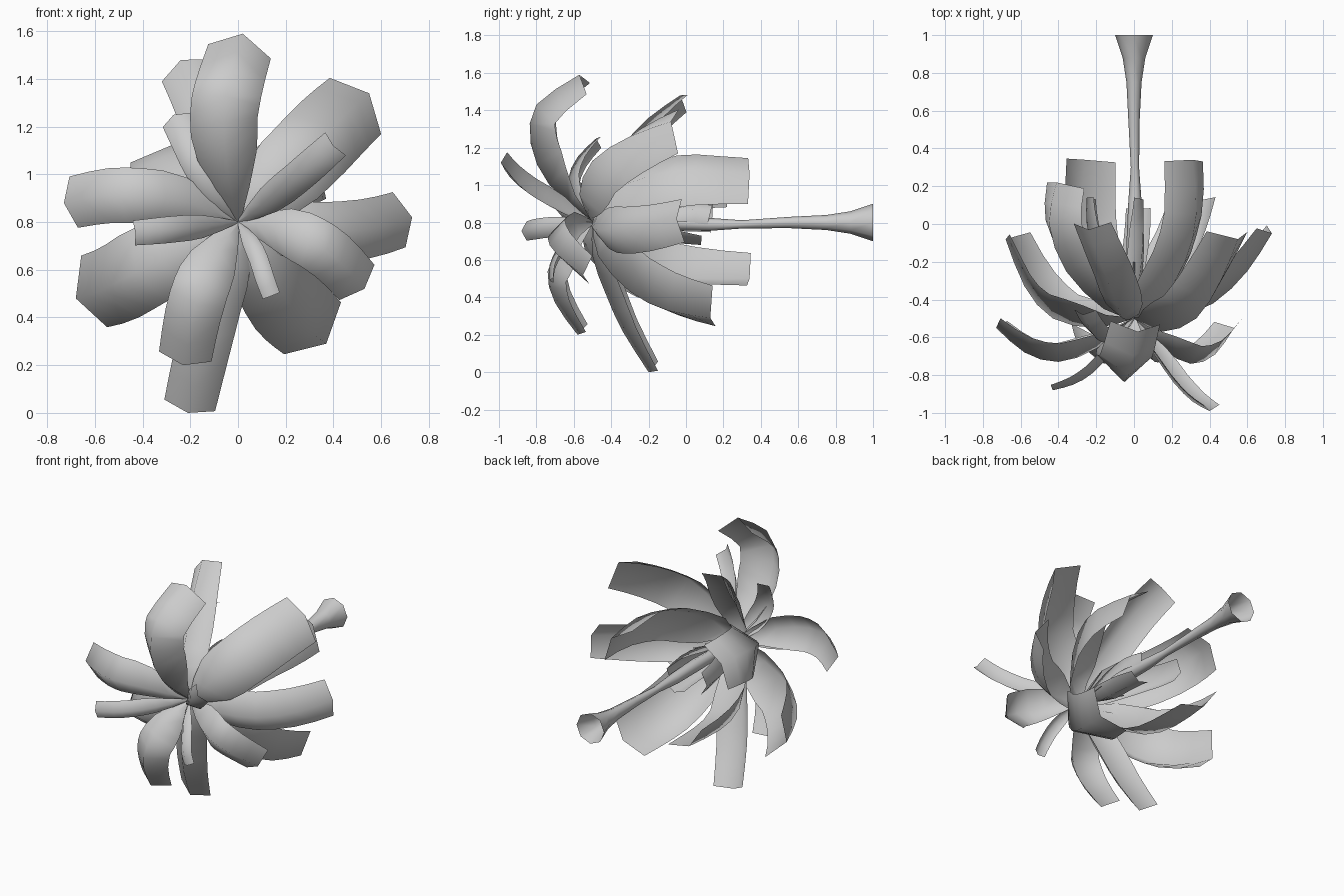
import bpy, math
from mathutils import Vector

if "Cube" in bpy.data.objects:
    bpy.data.objects.remove(bpy.data.objects["Cube"])

ROOT = Vector((0, -.5, .8))
Y = Vector((0, 1, 0))
WIDTH = [.08, .88, 1, 1, .95]      # relative petal width from root to tip
CURL = [.3, .8, .85, .75, .55]     # how far the edges fold inward


def make(name, verts, faces):
    me = bpy.data.meshes.new(name)
    me.from_pydata(verts, [], faces)
    me.polygons.foreach_set("use_smooth", [True] * len(faces))
    me.update()
    ob = bpy.data.objects.new(name, me)
    bpy.context.collection.objects.link(ob)
    return ob


def refine(v):
    """Insert a smooth (Catmull-Rom) midpoint between neighbours."""
    out = [v[0]]
    for i in range(len(v) - 1):
        a = v[i - 1] if i else v[0] * 2 - v[1]
        d = v[i + 2] if i + 2 < len(v) else v[-1] * 2 - v[-2]
        out += [(v[i] + v[i + 1]) * .5625 - (a + d) * .0625, v[i + 1]]
    return out


def petal(name, half, pts, fold=1.0):
    """Folded strip: a central ridge along pts with two edges curled inward."""
    p = refine([ROOT] + [Vector(q) for q in pts])
    widths, curls = refine(WIDTH), refine(CURL)
    last = len(p) - 1
    chord = p[-1] - p[0]
    chord.y = 0
    chord.normalize()
    verts, faces = [], []
    for i, c in enumerate(p):
        t = (p[min(i + 1, last)] - p[max(i - 1, 0)]).normalized()
        rad = chord * .5 + Vector((t.x, 0, t.z))
        s = Y.cross(rad)
        s = (s - t * s.dot(t)).normalized()
        out = s.cross(t)
        w = half * widths[i]
        inner = c - out * w * curls[i] * fold
        verts += [inner - s * w, c, inner + s * w]
        if i:
            a = 3 * i
            for k in (0, 1):
                faces.append((a - 3 + k, a - 2 + k, a + 1 + k, a + k))
    return make(name, verts, faces)


def tube(name, rings, sides):
    """Open round tube through (centre, radius) rings, roughly along y."""
    verts, faces = [], []
    for i, (c, r) in enumerate(rings):
        for k in range(sides):
            a = 2 * math.pi * k / sides
            verts.append(Vector(c) + Vector((math.cos(a) * r, 0, math.sin(a) * r)))
            if i:
                j, b = (k + 1) % sides, (i - 1) * sides
                faces.append((b + k, b + j, b + sides + j, b + sides + k))
    return make(name, verts, faces)


# outer petals that bend back
petal("outer_petal_top", .142, [(-.04, -.73, 1.0), (-.06, -.83, 1.22), (-.03, -.8, 1.43), (.02, -.57, 1.59)], 1.2)
petal("outer_petal_right", .11, [(.15, -.66, .78), (.3, -.74, .72), (.43, -.69, .63), (.53, -.55, .52)])
petal("outer_petal_bottom", .118, [(-.08, -.65, .68), (-.15, -.74, .54), (-.2, -.7, .37), (-.23, -.58, .2)])
petal("outer_petal_left", .115, [(-.2, -.66, .88), (-.4, -.73, .91), (-.58, -.68, .91), (-.73, -.55, .88)])

# narrow curled petals at the front
petal("narrow_petal_upper_right", .068, [(.1, -.68, .87), (.21, -.84, .955), (.31, -.94, 1.04), (.4, -.99, 1.12)])
petal("narrow_petal_lower_right", .04, [(.04, -.62, .74), (.08, -.69, .66), (.11, -.73, .57), (.14, -.73, .49)])
petal("narrow_petal_left", .055, [(-.12, -.68, .785), (-.22, -.79, .775), (-.32, -.85, .765), (-.43, -.88, .755)])
petal("narrow_petal_upper_left", .068, [(-.08, -.6, .9), (-.16, -.63, 1.03), (-.22, -.58, 1.15), (-.27, -.48, 1.25)])

# middle spreading petals
petal("middle_petal_upper_right", .168, [(.15, -.57, .95), (.33, -.5, 1.13), (.46, -.3, 1.26), (.55, -.08, 1.34)])
petal("middle_petal_right", .125, [(.2, -.5, .77), (.42, -.42, .76), (.6, -.25, .78), (.73, -.05, .82)])
petal("middle_petal_lower_right", .17, [(.12, -.47, .62), (.23, -.3, .43), (.32, -.1, .33), (.37, .13, .29)])
petal("middle_petal_bottom", .115, [(-.05, -.5, .62), (-.11, -.43, .42), (-.16, -.34, .22), (-.21, -.2, .0)])
petal("middle_petal_lower_left", .168, [(-.2, -.55, .7), (-.43, -.5, .59), (-.58, -.33, .51), (-.68, -.08, .48)])
petal("middle_petal_top", .115, [(-.06, -.5, 1.0), (-.12, -.35, 1.2), (-.18, -.2, 1.36), (-.24, -.03, 1.48)])

# inner cupped petals
petal("inner_petal_upper_left", .16, [(-.16, -.45, .88), (-.36, -.25, .98), (-.45, 0, 1.05), (-.41, .22, 1.04)], .8)
petal("inner_petal_upper_right", .168, [(.12, -.45, .93), (.27, -.2, 1.05), (.33, .05, 1.08), (.31, .34, 1.06)], .7)
petal("inner_petal_lower_left", .165, [(-.12, -.45, .68), (-.25, -.2, .54), (-.28, .05, .5), (-.26, .34, .5)], .7)

# small petals in the heart
petal("heart_petal_left", .08, [(-.1, -.4, .83), (-.2, -.2, .84), (-.25, 0, .83), (-.25, .14, .82)])
petal("heart_petal_top", .06, [(.02, -.35, .84), (.04, -.2, .87), (.05, -.02, .88), (.05, .13, .85)])
petal("heart_petal_bottom", .07, [(.0, -.35, .74), (.02, -.2, .71), (.03, -.05, .69), (.03, .08, .68)])

# stem with flared open end
tube("stem", [((0, -.5, .8), .03), ((0, -.1, .8), .04), ((.005, .12, .79), .035),
              ((.005, .3, .79), .022), ((0, .55, .8), .03), ((0, .75, .8), .04),
              ((0, .88, .8), .06), ((0, 1, .8), .1)], 8)

# thin stamens
for n in range(6):
    a = 2 * math.pi * (n + .5) / 6
    tip = (.1 * math.cos(a), -.2, .8 + .1 * math.sin(a))
    tube("stamen_%d" % (n + 1), [(ROOT, .004), (tip, .004)], 4)
